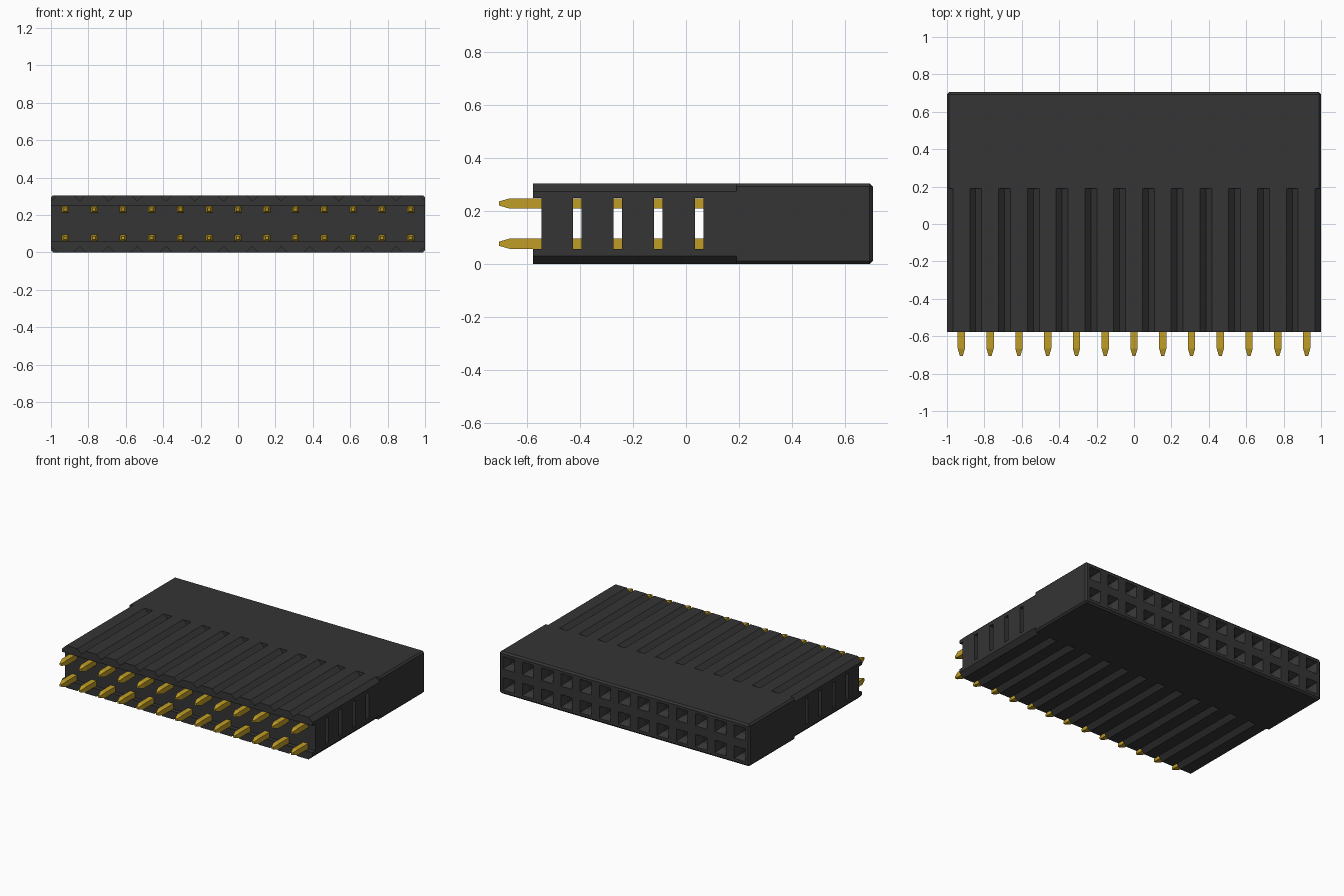
import bpy, bmesh, math

if "Cube" in bpy.data.objects:
    bpy.data.objects.remove(bpy.data.objects["Cube"])

COUNT, PITCH = 13, 2 / 13
HEIGHT, FRONT, BACK = 0.305, -0.578, 0.705
ROWS = (0.077, 0.229)
COLUMNS = [(i - (COUNT - 1) / 2) * PITCH for i in range(COUNT)]


def material(name, rgb, rough, metal=0.0):
    m = bpy.data.materials.new(name)
    m.use_nodes = True
    m.diffuse_color = (*rgb, 1)
    bsdf = m.node_tree.nodes["Principled BSDF"]
    bsdf.inputs["Base Color"].default_value = (*rgb, 1)
    bsdf.inputs["Roughness"].default_value = rough
    bsdf.inputs["Metallic"].default_value = metal
    return m


def loft(bm, rings):
    """Closed solid through rings of points."""
    loops = [[bm.verts.new(p) for p in ring] for ring in rings]
    n = len(loops[0])
    for a, b in zip(loops, loops[1:]):
        for i in range(n):
            bm.faces.new((a[i], a[(i + 1) % n], b[(i + 1) % n], b[i]))
    bm.faces.new(loops[0][::-1])
    bm.faces.new(loops[-1])


def square_rod(bm, x, z, steps):
    """Square rod along y, given as (y, half width) steps."""
    loft(bm, [[(x - h, y, z - h), (x + h, y, z - h), (x + h, y, z + h), (x - h, y, z + h)]
              for y, h in steps])


def box(bm, x0, x1, y0, y1, z0, z1):
    loft(bm, [[(x0, y, z0), (x1, y, z0), (x1, y, z1), (x0, y, z1)] for y in (y0, y1)])


def make(name, bm, mat):
    bmesh.ops.recalc_face_normals(bm, faces=bm.faces)
    me = bpy.data.meshes.new(name)
    bm.to_mesh(me)
    bm.free()
    ob = bpy.data.objects.new(name, me)
    bpy.context.collection.objects.link(ob)
    me.materials.append(mat)
    return ob


black = material("black plastic", (0.035, 0.035, 0.035), 0.6)
gold = material("gold", (0.53, 0.34, 0.02), 0.4)

# Housing block, chamfered everywhere but around the front face
bm = bmesh.new()
box(bm, -1, 1, FRONT, BACK, 0, HEIGHT)
edges = [e for e in bm.edges if any(v.co.y > 0 for v in e.verts)]
bmesh.ops.bevel(bm, geom=edges, offset=0.012, segments=1, affect='EDGES')
housing = make("housing", bm, black)

# Cutters: front recess and four cross slots
bm = bmesh.new()
box(bm, -1.1, 1.1, FRONT - 0.1, -0.546, 0.057, 0.25)
for y in (-0.411, -0.257, -0.104, 0.05):
    box(bm, -1.1, 1.1, y - 0.016, y + 0.016, 0.0575, 0.249)

# Cutters: V grooves between the columns, top and bottom
for i in range(COUNT + 1):
    x = (i - COUNT / 2) * PITCH
    for surface, up in ((HEIGHT, 1), (0, -1)):
        tri = [(x, surface - 0.031 * up),
               (x + 0.064, surface + 0.031 * up), (x - 0.064, surface + 0.031 * up)]
        loft(bm, [[(px, y, pz) for px, pz in tri] for y in (FRONT - 0.1, 0.19)])

# Cutters: funnel-mouthed sockets in the back
for x in COLUMNS:
    for z in ROWS:
        square_rod(bm, x, z, [(0.15, 0.026), (BACK - 0.045, 0.026),
                              (BACK, 0.045), (BACK + 0.02, 0.045)])
cutter = make("housing_cutter", bm, black)
cutter.hide_render = True

cut = housing.modifiers.new("cuts", 'BOOLEAN')
cut.operation, cut.solver, cut.object = 'DIFFERENCE', 'EXACT', cutter
bpy.context.view_layer.objects.active = housing
housing.select_set(True)
bpy.ops.object.modifier_apply(modifier=cut.name)
bpy.data.objects.remove(cutter)

# Contact pins with tapered tips
for row, z in zip(("lower", "upper"), ROWS):
    bm = bmesh.new()
    for x in COLUMNS:
        square_rod(bm, x, z, [(-0.705, 0.008), (-0.665, 0.0195), (0.12, 0.0195)])
    make(row + "_pins", bm, gold)
